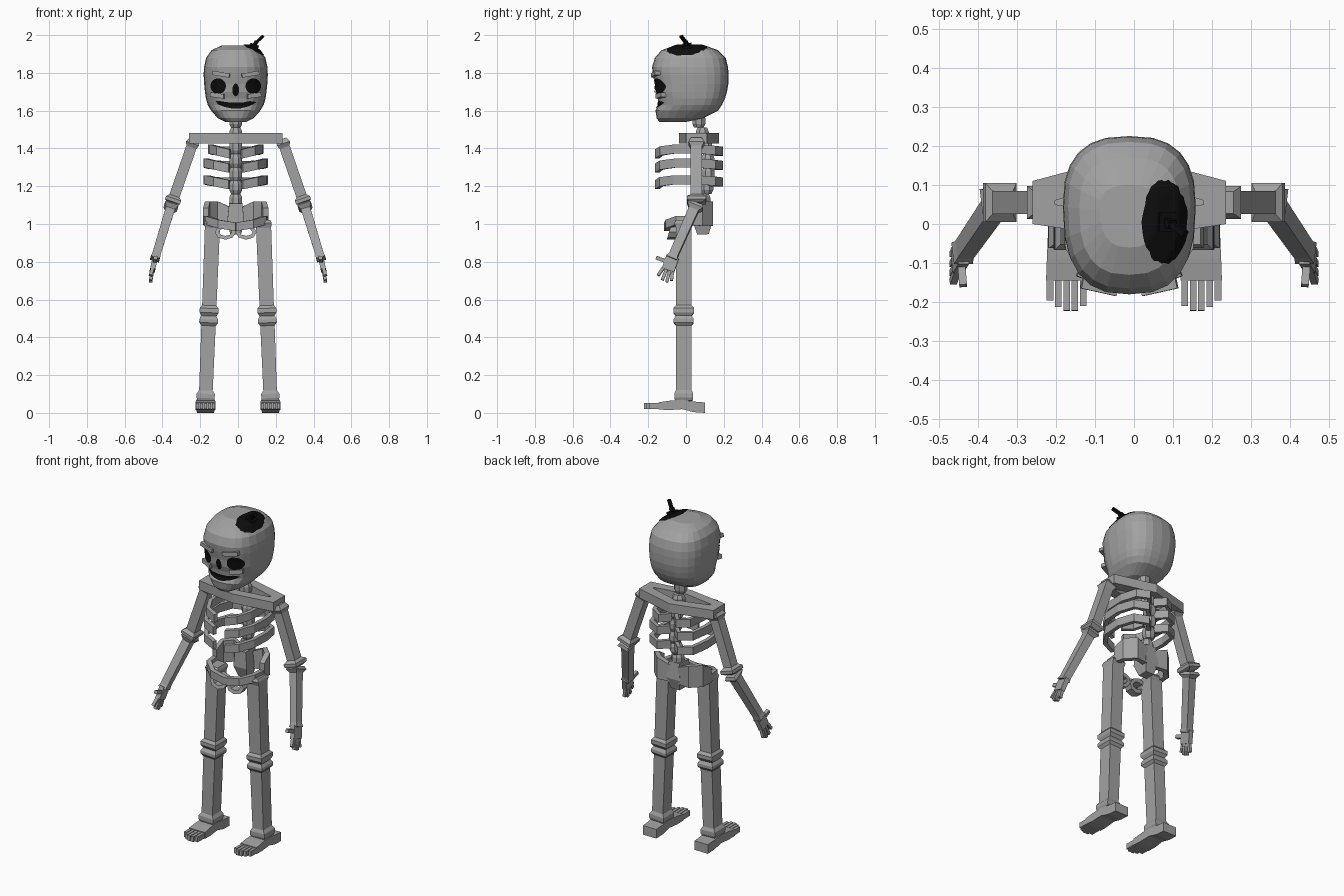
import bpy, bmesh, math, random
from mathutils import Vector
from mathutils.bvhtree import BVHTree

cube = bpy.data.objects.get("Cube")
if cube:
    bpy.data.objects.remove(cube)
random.seed(4)
CX = -0.012                     # centre line of the torso


def material(name, value):
    m = bpy.data.materials.new(name)
    m.use_nodes = True
    col = (value, value, value, 1)
    m.diffuse_color = col
    m.node_tree.nodes["Principled BSDF"].inputs["Base Color"].default_value = col
    return m


BONE = material("grey bone", 0.36)
BLACK = material("black", 0.004)


def loft(name, rings, mat=BONE, wrap=False):
    """Skin closed rings; cap the ends, or wrap the last ring to the first."""
    n, k = len(rings[0]), len(rings)
    verts = [Vector(p) for r in rings for p in r]
    faces = []
    for i in range(k if wrap else k - 1):
        a, b = i * n, (i + 1) % k * n
        faces += [(a + j, a + (j + 1) % n, b + (j + 1) % n, b + j) for j in range(n)]
    if not wrap:
        faces += [tuple(range(n))[::-1], tuple(range((k - 1) * n, k * n))]
    me = bpy.data.meshes.new(name)
    me.from_pydata(verts, [], faces)
    bm = bmesh.new()
    bm.from_mesh(me)
    bmesh.ops.recalc_face_normals(bm, faces=bm.faces)
    bm.to_mesh(me)
    bm.free()
    me.materials.append(mat)
    bpy.context.collection.objects.link(bpy.data.objects.new(name, me))
    return verts, faces


def bone(name, a, b, stations, mat=BONE):
    """Square bone from a to b; stations are (fraction, half depth, half width)."""
    a, b = Vector(a), Vector(b)
    d = (b - a).normalized()
    ref = Vector((0, 0, 1)) if abs(d.y) > 0.8 else Vector((0, 1, 0))
    u = (ref - d * ref.dot(d)).normalized()
    v = d.cross(u)
    loft(name, [[a.lerp(b, t) + u * (hu * s) + v * (hv * q)
                 for s, q in ((1, 1), (-1, 1), (-1, -1), (1, -1))]
                for t, hu, hv in stations], mat)


def stick(name, a, b, hu, hv, mat=BONE):
    bone(name, a, b, [(0, hu, hv), (1, hu, hv)], mat)


def band(name, path, thick):
    """Upright strip along (x, y, z, height) points."""
    rings = []
    for i, (x, y, z, h) in enumerate(path):
        p, q = path[max(i - 1, 0)], path[min(i + 1, len(path) - 1)]
        t = Vector((q[0] - p[0], q[1] - p[1])).normalized() * (thick / 2)
        rings.append([(x + s * t.y, y - s * t.x, z + e * h / 2)
                      for s, e in ((1, 1), (-1, 1), (-1, -1), (1, -1))])
    loft(name, rings)


# skull: stacked rounded-square rings (z, half width, front, back)
def skull_ring(z, w, front, back, n=24):
    yc, ring = (front + back) / 2 + 0.02, []
    for i in range(n):
        a = math.tau * i / n
        c, s = math.cos(a), math.sin(a)
        e = 2 / 2.6
        depth = back - yc if s > 0 else yc - front
        ring.append((CX + w * math.copysign(abs(c) ** e, c),
                     yc + depth * math.copysign(abs(s) ** e, s), z))
    return ring


sections = [(1.54, .055, -.14, .0), (1.56, .095, -.155, .09), (1.60, .13, -.162, .17),
            (1.63, .148, -.145, .19), (1.665, .158, -.15, .207), (1.70, .163, -.162, .217),
            (1.74, .167, -.165, .224), (1.79, .17, -.175, .225), (1.83, .168, -.18, .223),
            (1.88, .157, -.165, .21), (1.92, .128, -.13, .17), (1.945, .075, -.06, .10)]
skull_verts, skull_faces = loft("skull", [skull_ring(*s) for s in sections])
skull = BVHTree.FromPolygons(skull_verts, skull_faces)


# painted black shapes laid on the skull
def painted(name, shape, start, direction, n=32, rough=0):
    d = Vector(direction)
    jag = [1 - random.random() * rough for _ in range(n)]
    rings = []
    for k in range(1, 9):
        ring = []
        for i in range(n):
            p, q = shape(k / 8 * jag[i], math.tau * i / n)
            o = Vector((p, start, q)) if d.y else Vector((p, q, start))
            hit = skull.ray_cast(o, d)[0]
            if hit is None:
                hit = skull.find_nearest(o - d * (start - 1.88) if d.z else o + d * 0.4)[0]
            ring.append(hit - d * 0.005)
        rings.append(ring)
    loft(name, rings, BLACK)
    # the outer cap would cut the skull, so keep only the surface skin
    me = bpy.data.objects[name].data
    bm = bmesh.new()
    bm.from_mesh(me)
    bm.faces.ensure_lookup_table()
    bmesh.ops.delete(bm, geom=[bm.faces[-1]], context='FACES_ONLY')
    if sum((f.normal * f.calc_area() for f in bm.faces), Vector()).dot(d) > 0:
        bmesh.ops.reverse_faces(bm, faces=bm.faces)
    bm.to_mesh(me)
    bm.free()


def oval(cx, cz, rx, rz):
    return lambda r, a: (cx + rx * r * math.cos(a), cz + rz * r * math.sin(a))


def grin(r, a):
    c = r * math.cos(a)
    return CX + .112 * c, 1.627 + .017 * r * math.sin(a) + .024 * c * c


FACE = (0, 1, 0)
painted("right_eye", oval(-.105, 1.73, .041, .041), -.5, FACE)
painted("left_eye", oval(.081, 1.73, .041, .041), -.5, FACE)
painted("nose_hole", oval(CX, 1.71, .018, .034), -.5, FACE, 12)
painted("mouth", grin, -.5, FACE, 32, .12)
painted("crown_hole", oval(.079, .005, .06, .113), 2.5, (0, 0, -1), 40, .08)

# brow ridges, cheekbones and stem
for side, s in (("left", 1), ("right", -1)):
    stick(side + "_brow", (CX + s * .03, -.165, 1.785), (CX + s * .12, -.145, 1.80), .02, .011)
    stick(side + "_cheek", (CX + s * .06, -.148, 1.675), (CX + s * .13, -.12, 1.685), .014, .012)
stick("stem_base", (.066, .01, 1.89), (.088, .005, 1.95), .024, .024, BLACK)
stick("stem_lower", (.08, .008, 1.935), (.098, -.002, 1.965), .011, .011, BLACK)
stick("stem_tip", (.095, 0, 1.96), (.132, -.026, 1.994), .008, .008, BLACK)


# spine: eight-sided flared vertebrae
def octagon(y, z, r):
    return [(CX + r * math.cos(math.tau * (i + .5) / 8),
             y + r * math.sin(math.tau * (i + .5) / 8), z) for i in range(8)]


for i in range(8):
    z = 1.02 + i * .07
    y = .068 + .05 * max(0, math.sin(math.pi * (z - 1.0) / .5))
    loft(f"vertebra_{i + 1}", [octagon(y, z, .027), octagon(y, z + .02, .037),
                               octagon(y, z + .05, .037), octagon(y, z + .07, .027)])
bone("sacrum", (CX, .085, 1.11), (CX, .09, .945), [(0, .045, .035), (.6, .052, .045), (1, .03, .028)])

# collar: diamond frame joining both shoulders
outer = [(.248, .0), (.248, .11), (0, .176), (-.248, .11), (-.248, .0), (0, -.037)]
inner = [(.19, .05), (.19, .06), (0, .118), (-.19, .06), (-.19, .05), (0, .02)]
loft("collar", [[(CX + x, y, z) for x, y in shape] for shape, z in
                ((outer, 1.427), (outer, 1.482), (inner, 1.482), (inner, 1.427))], wrap=True)

# ribs: (z, scale)
rib_path = [(.02, .135, .0), (.07, .185, .0), (.135, .15, .005), (.158, .05, .012),
            (.152, -.06, .012), (.11, -.13, .002), (.035, -.153, -.014)]
for i, (z, k) in enumerate(((1.385, .86), (1.31, 1), (1.222, 1))):
    for side, s in (("left", 1), ("right", -1)):
        band(f"{side}_rib_{i + 1}", [(CX + s * x * k, y, z + dz, .048) for x, y, dz in rib_path], .024)

for side, s in (("left", 1), ("right", -1)):
    # pelvis: flared wing, front arch and lower loop
    band(side + "_pelvis_wing", [(CX + s * x, y, z, h) for x, y, z, h in
         ((.03, .12, 1.04, .10), (.10, .13, 1.055, .13), (.15, .08, 1.055, .13), (.158, .02, 1.04, .09))], .03)
    band(side + "_pelvis_arch", [(CX + s * x, y, z, .045) for x, y, z in
         ((.158, .03, 1.02), (.15, -.045, 1.02), (.09, -.095, 1.0), (0, -.102, .985))], .028)

    def loop(rx, rz, y):
        return [(CX + s * (.055 + rx * math.cos(math.tau * i / 8)),
                 y + .3 * rz * math.sin(math.tau * i / 8),
                 .957 + rz * math.sin(math.tau * i / 8)) for i in range(8)]
    loft(side + "_pelvis_loop", [loop(.056, .04, -.09), loop(.056, .04, -.045),
                                 loop(.034, .02, -.045), loop(.034, .02, -.09)], wrap=True)

    # arm bones with flared ends
    shoulder, elbow, wrist = (s * .232, .055, 1.45), (s * .35, .055, 1.108), (s * .44, -.075, .815)
    bone(side + "_upper_arm", shoulder, elbow,
         [(0, .028, .024), (.07, .042, .036), (.13, .03, .028), (.88, .03, .028),
          (.92, .05, .042), (.97, .05, .042), (1, .03, .028)])
    bone(side + "_forearm", elbow, wrist,
         [(0, .035, .03), (.05, .045, .037), (.11, .027, .025), (.93, .024, .022), (1, .03, .025)])

    # hand
    stick(side + "_palm", (s * .438, -.07, .825), (s * .453, -.095, .755), .034, .014)
    for i, (y0, z0, y1, z1) in enumerate(((-.118, .77, -.148, .728), (-.102, .762, -.126, .703),
                                          (-.086, .757, -.102, .692), (-.07, .757, -.077, .70))):
        stick(f"{side}_finger_{i + 1}", (s * .452, y0, z0), (s * .463, y1, z1), .008, .009)
    stick(side + "_thumb", (s * .443, -.085, .795), (s * .437, -.158, .822), .01, .01)

    # leg bones with flared ends
    hip, knee, ankle = (s * .134, -.012, 1.02), (s * .154, -.012, .513), (s * .172, -.012, .065)
    bone(side + "_thigh", hip, knee,
         [(0, .04, .036), (.03, .05, .043), (.08, .041, .04), (.89, .041, .038),
          (.92, .055, .05), (.965, .055, .05), (1, .042, .04)])
    bone(side + "_shin", knee, ankle,
         [(0, .042, .04), (.04, .053, .05), (.08, .053, .05), (.115, .041, .038),
          (.88, .041, .036), (.92, .05, .048), (.97, .05, .048), (1, .045, .042)])

    # arched foot and five toes
    loft(side + "_foot", [[(s * .172 + q * w, y, z) for q, z in ((1, lo), (1, hi), (-1, hi), (-1, lo))]
                          for y, w, lo, hi in ((.10, .044, .0, .055), (.04, .046, .004, .06),
                                               (-.02, .048, .02, .07), (-.09, .051, .015, .064),
                                               (-.145, .053, .018, .056))])
    for i, tip in enumerate((.21, .222, .222, .212, .196)):
        x = s * (.130 + i * .0212)
        stick(f"{side}_toe_{i + 1}", (x, -.135, .036), (x, -tip, .037), .016, .0085)
